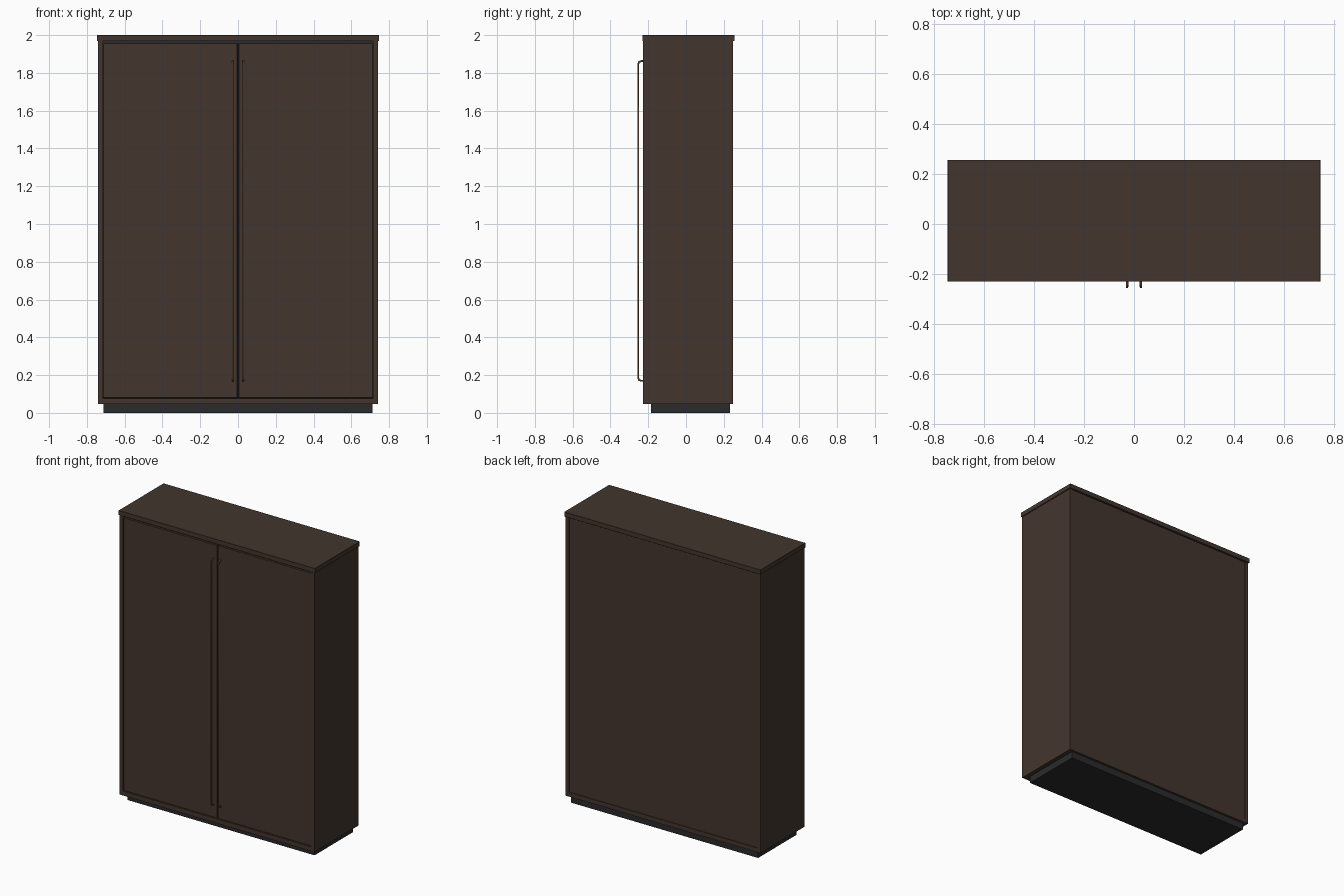
import bpy
from mathutils import Vector

if "Cube" in bpy.data.objects:
    bpy.data.objects.remove(bpy.data.objects["Cube"])


def material(name, rgb):
    m = bpy.data.materials.new(name)
    m.diffuse_color = (*rgb, 1)
    m.use_nodes = True
    m.node_tree.nodes["Principled BSDF"].inputs["Base Color"].default_value = m.diffuse_color
    return m


WOOD = material("dark walnut", (0.056, 0.036, 0.027))
BLACK = material("charcoal", (0.025, 0.024, 0.025))
BRONZE = material("bronze", (0.135, 0.08, 0.04))


def box(name, x, y, z, mat, bevel=0.0):
    """Box from (min, max) ranges on each axis."""
    bpy.ops.mesh.primitive_cube_add(size=1, location=[(a + b) / 2 for a, b in (x, y, z)])
    ob = bpy.context.object
    ob.name = name
    ob.scale = [b - a for a, b in (x, y, z)]
    bpy.ops.object.transform_apply(location=False, rotation=False, scale=True)
    ob.data.materials.append(mat)
    if bevel:
        mod = ob.modifiers.new("soft edge", "BEVEL")
        mod.width, mod.segments = bevel, 1
    return ob


# Carcass
FRONT, BACK = -0.228, 0.249
box("plinth", (-0.712, 0.712), (-0.185, 0.233), (0, 0.046), BLACK)
box("top_panel", (-0.747, 0.747), (-0.231, 0.2575), (1.968, 2.0), WOOD, 0.001)
box("bottom_panel", (-0.716, 0.716), (FRONT, BACK), (0.046, 0.076), WOOD)
box("back_panel", (-0.716, 0.716), (0.232, 0.244), (0.076, 1.968), WOOD)
box("inner_lining", (-0.716, 0.716), (-0.204, -0.2), (0.076, 1.968), BLACK)

for side, s in (("left", -1), ("right", 1)):
    box(side + "_side_panel", sorted((s * 0.716, s * 0.741)), (FRONT, BACK), (0.046, 1.968), WOOD)
    # Inset door
    box(side + "_door", sorted((s * 0.003, s * 0.713)), (-0.224, -0.204), (0.08, 1.956), WOOD, 0.001)

    # Long bar handle bent back into the door at both ends
    hx, hy, r, bend = s * 0.028, -0.2525, 0.005, 0.014
    lo, hi = 0.17, 1.862
    path = [(-0.222, lo), (hy + bend, lo), (hy + bend * 0.3, lo + bend * 0.3), (hy, lo + bend),
            (hy, hi - bend), (hy + bend * 0.3, hi - bend * 0.3), (hy + bend, hi), (-0.222, hi)]
    curve = bpy.data.curves.new(side + "_handle", "CURVE")
    curve.dimensions = "3D"
    curve.bevel_depth, curve.bevel_resolution = r, 2
    curve.use_fill_caps = True
    spline = curve.splines.new("POLY")
    spline.points.add(len(path) - 1)
    for p, (y, z) in zip(spline.points, path):
        p.co = (hx, y, z, 1)
    curve.materials.append(BRONZE)
    ob = bpy.data.objects.new(side + "_handle", curve)
    bpy.context.collection.objects.link(ob)
